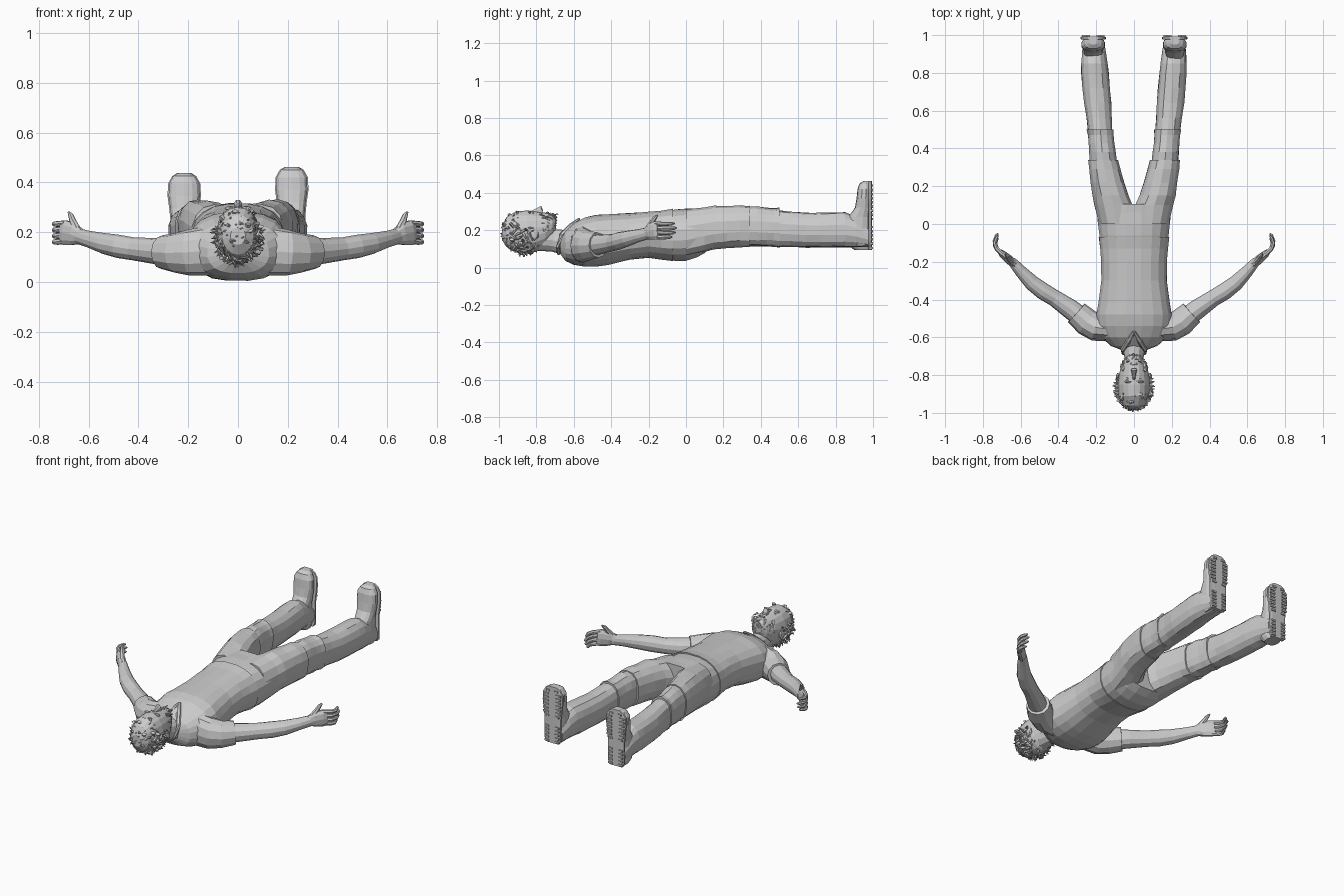
import bpy, bmesh, math, random
from mathutils import Vector, Matrix

random.seed(4)


def finish(name, bm):
    bmesh.ops.recalc_face_normals(bm, faces=bm.faces)
    me = bpy.data.meshes.new(name)
    bm.to_mesh(me)
    bm.free()
    ob = bpy.data.objects.new(name, me)
    bpy.context.collection.objects.link(ob)
    return ob


def skin_rings(bm, rings):
    vs = [[bm.verts.new(p) for p in r] for r in rings]
    n = len(vs[0])
    for a, b in zip(vs, vs[1:]):
        for i in range(n):
            bm.faces.new((a[i], a[(i + 1) % n], b[(i + 1) % n], b[i]))
    bm.faces.new(vs[0])
    bm.faces.new(vs[-1])


def loft(name, rows, axis='y', n=16, p=0.85, s=1, jitter=0.0, dz=0.0):
    """Rows are (position on axis, centre x, half width, low, high)."""
    rings = []
    for pos, cx, hw, lo, hi in rows:
        ring = []
        for i in range(n):
            a = 2 * math.pi * (i + 0.5) / n
            c, d = math.cos(a), math.sin(a)
            j = 1 + random.uniform(-jitter, jitter)
            x = s * (cx + hw * j * math.copysign(abs(c) ** p, c))
            h = (lo + hi) / 2 + (hi - lo) / 2 * j * math.copysign(abs(d) ** p, d)
            ring.append((x, pos, h + dz) if axis == 'y' else (x, h, pos + dz))
        rings.append(ring)
    bm = bmesh.new()
    skin_rings(bm, rings)
    return finish(name, bm)


def add_tube(bm, path, n=10, s=1):
    """Path points are (x, y, z, sideways radius, upright radius)."""
    pts = [Vector(q[:3]) for q in path]
    rings = []
    for k, q in enumerate(path):
        t = (pts[min(k + 1, len(pts) - 1)] - pts[max(k - 1, 0)]).normalized()
        side = t.cross(Vector((0, 0, 1))).normalized()
        up = side.cross(t)
        ring = []
        for i in range(n):
            a = 2 * math.pi * i / n
            v = pts[k] + side * q[3] * math.cos(a) + up * q[4] * math.sin(a)
            ring.append((s * v.x, v.y, v.z))
        rings.append(ring)
    skin_rings(bm, rings)


def tube(name, path, n=10, s=1):
    bm = bmesh.new()
    add_tube(bm, path, n, s)
    return finish(name, bm)


def ellipsoid(name, loc, scale, sub=2):
    bm = bmesh.new()
    m = Matrix.Translation(loc) @ Matrix.Diagonal((*scale, 1))
    bmesh.ops.create_icosphere(bm, subdivisions=sub, radius=1, matrix=m)
    return finish(name, bm)


def add_tuft(bm, loc, direction, length, width):
    rot = Vector(direction).to_track_quat('Z', 'Y').to_matrix().to_4x4()
    m = Matrix.Translation(Vector(loc)) @ rot @ Matrix.Diagonal((1, 0.6, 1, 1))
    bmesh.ops.create_cone(bm, cap_ends=True, segments=5, radius1=width,
                          radius2=width * 0.2, depth=length, matrix=m)


# Shirt and collar
loft("shirt", [(-.67, 0, .06, .07, .17), (-.645, 0, .125, .035, .20), (-.60, 0, .175, .015, .24),
               (-.54, 0, .20, .004, .268), (-.48, 0, .203, .003, .282), (-.42, 0, .192, .012, .287),
               (-.30, 0, .176, .04, .292), (-.20, 0, .174, .052, .30), (-.13, 0, .18, .042, .305),
               (-.07, 0, .187, .032, .315)], n=20, jitter=.012)
for s in (1, -1):
    tube("collar", [(.0, -.57, .262, .008, .006), (.03, -.62, .225, .014, .008),
                    (.06, -.665, .175, .012, .012), (.055, -.685, .11, .01, .012),
                    (.01, -.68, .075, .01, .01)], 6, s)

# Neck and head
tube("neck", [(0, -.80, .155, .058, .065), (0, -.71, .145, .05, .06), (0, -.62, .13, .065, .07)], 12)
loft("head", [(-.985, 0, .03, .15, .22), (-.96, 0, .062, .11, .27), (-.91, 0, .082, .085, .30),
              (-.85, 0, .087, .078, .305), (-.80, 0, .081, .085, .30), (-.75, 0, .07, .115, .293),
              (-.715, 0, .052, .16, .29), (-.695, 0, .026, .21, .28)], n=18, p=.95)
loft("nose", [(-.825, 0, .007, .28, .305), (-.79, 0, .012, .28, .323), (-.775, 0, .017, .28, .332),
              (-.765, 0, .014, .28, .31)], n=8)
ellipsoid("lips", (0, -.74, .292), (.022, .009, .008), 1)
for s in (1, -1):
    ellipsoid("brow", (s * .032, -.835, .296), (.024, .008, .01), 1)
    ellipsoid("eye", (s * .03, -.818, .288), (.013, .008, .009), 1)
    ellipsoid("ear", (s * .085, -.81, .175), (.012, .024, .03), 1)

# Hair: tufts scattered over the scalp
bm = bmesh.new()
for k in range(260):
    z = 1 - 2 * (k + .5) / 260
    a = k * 2.39996
    d = Vector((math.sqrt(1 - z * z) * math.cos(a), math.sqrt(1 - z * z) * math.sin(a), z))
    if d.y > .55 or (d.z > .3 and d.y > -.35):
        continue
    loc = Vector((0, -.865, .185)) + Vector((d.x * .089, d.y * .108, d.z * .107))
    lean = Vector([random.uniform(-.8, .8) for _ in range(3)])
    add_tuft(bm, loc, d * .5 + lean + Vector((0, .25, -.15)), random.uniform(.04, .055), .015)
finish("hair", bm)

# Beard: tufts along the jaw
bm = bmesh.new()
for k in range(70):
    a = random.uniform(-1.35, 1.35)
    h = random.uniform(0, 1)
    loc = (.066 * math.sin(a), -.795 + .085 * math.cos(a) + .01 * h, .2 + .085 * h)
    add_tuft(bm, loc, (math.sin(a) * .5, .7, random.uniform(-.7, .3)), .035, .01)
finish("beard", bm)

# Trouser hips
loft("trouser_hips", [(-.10, 0, .178, .045, .30), (-.06, 0, .184, .035, .311), (0, 0, .192, .035, .316),
                      (.06, 0, .197, .055, .316), (.105, 0, .195, .08, .318)], n=20, jitter=.01)

for s, side, drop in ((1, "right", 0), (-1, "left", -.025)):
    # Sleeve and arm
    tube("sleeve_" + side, [(.12, -.56, .125, .06, .10), (.20, -.548, .118, .073, .092),
                            (.25, -.52, .117, .073, .08), (.305, -.47, .12, .066, .068)], 12, s)
    tube("arm_" + side, [(.26, -.51, .12, .055, .06), (.34, -.448, .125, .052, .052),
                         (.42, -.393, .133, .044, .046), (.48, -.357, .143, .045, .047),
                         (.54, -.312, .155, .041, .042), (.60, -.25, .172, .032, .034),
                         (.635, -.21, .182, .026, .032), (.65, -.195, .185, .023, .034)], 12, s)

    # Hand with curled fingers and raised thumb
    bm = bmesh.new()
    add_tube(bm, [(.63, -.215, .182, .022, .03), (.66, -.19, .192, .024, .046),
                  (.695, -.16, .198, .02, .052), (.71, -.145, .2, .014, .047)], 10, s)
    for i, reach in enumerate((.0, .012, .006, -.012)):
        z = .236 - i * .024
        add_tube(bm, [(.695, -.16, z, .013, .012), (.727, -.13, z - .003, .012, .012),
                      (.737, -.10 + reach, z - .003, .011, .011),
                      (.727, -.072 + reach, z - .001, .009, .009), (.72, -.062 + reach, z, .004, .004)], 7, s)
    add_tube(bm, [(.648, -.2, .212, .017, .018), (.664, -.18, .245, .014, .014),
                  (.672, -.165, .268, .011, .011), (.68, -.152, .28, .005, .005)], 7, s)
    finish("hand_" + side, bm)

    # Trouser leg in three overlapping lengths
    loft("thigh_" + side, [(.0, .095, .09, .06, .31), (.10, .108, .102, .082, .322), (.15, .125, .096, .095, .328),
                           (.22, .142, .09, .105, .33), (.29, .155, .084, .11, .33), (.34, .163, .08, .108, .33)],
         n=14, s=s, jitter=.035)
    loft("knee_" + side, [(.32, .162, .073, .115, .322), (.38, .168, .071, .113, .325), (.43, .173, .068, .112, .32),
                          (.47, .176, .069, .11, .315), (.50, .179, .072, .109, .318)], n=14, s=s, jitter=.035)
    loft("shin_" + side, [(.48, .178, .066, .112, .307), (.56, .185, .068, .11, .298), (.64, .193, .073, .108, .292),
                          (.72, .20, .074, .108, .292), (.80, .206, .074, .108, .294), (.85, .209, .07, .108, .295),
                          (.91, .212, .064, .108, .27), (.975, .214, .055, .109, .22)],
         n=14, s=s, jitter=.03)

    # Shoe upper, sole and tread bars
    outline = ((.118, .04, .90), (.14, .05, .875), (.20, .052, .86), (.27, .052, .868), (.32, .057, .903),
               (.37, .064, .912), (.42, .062, .917), (.45, .045, .928), (.463, .024, .95))
    loft("shoe_" + side, [(z, .216, w, y, .987) for z, w, y in outline], 'z', 14, .8, s, dz=drop)
    loft("sole_" + side, [(z, .216, w + .004, .975, .994) for z, w, y in outline], 'z', 12, .4, s, dz=drop)
    bm = bmesh.new()
    for i in range(15):
        z = .13 + i * .022
        if i in (5, 6):
            continue
        w = .05 if z < .3 else .06 if z < .43 else .04
        for e in (-1, 1):
            m = (Matrix.Translation((s * .216 + e * w * .7, .995, z + drop))
                 @ Matrix.Diagonal((w * .55, .01, .011, 1)))
            bmesh.ops.create_cube(bm, size=1, matrix=m)
    finish("tread_" + side, bm)
